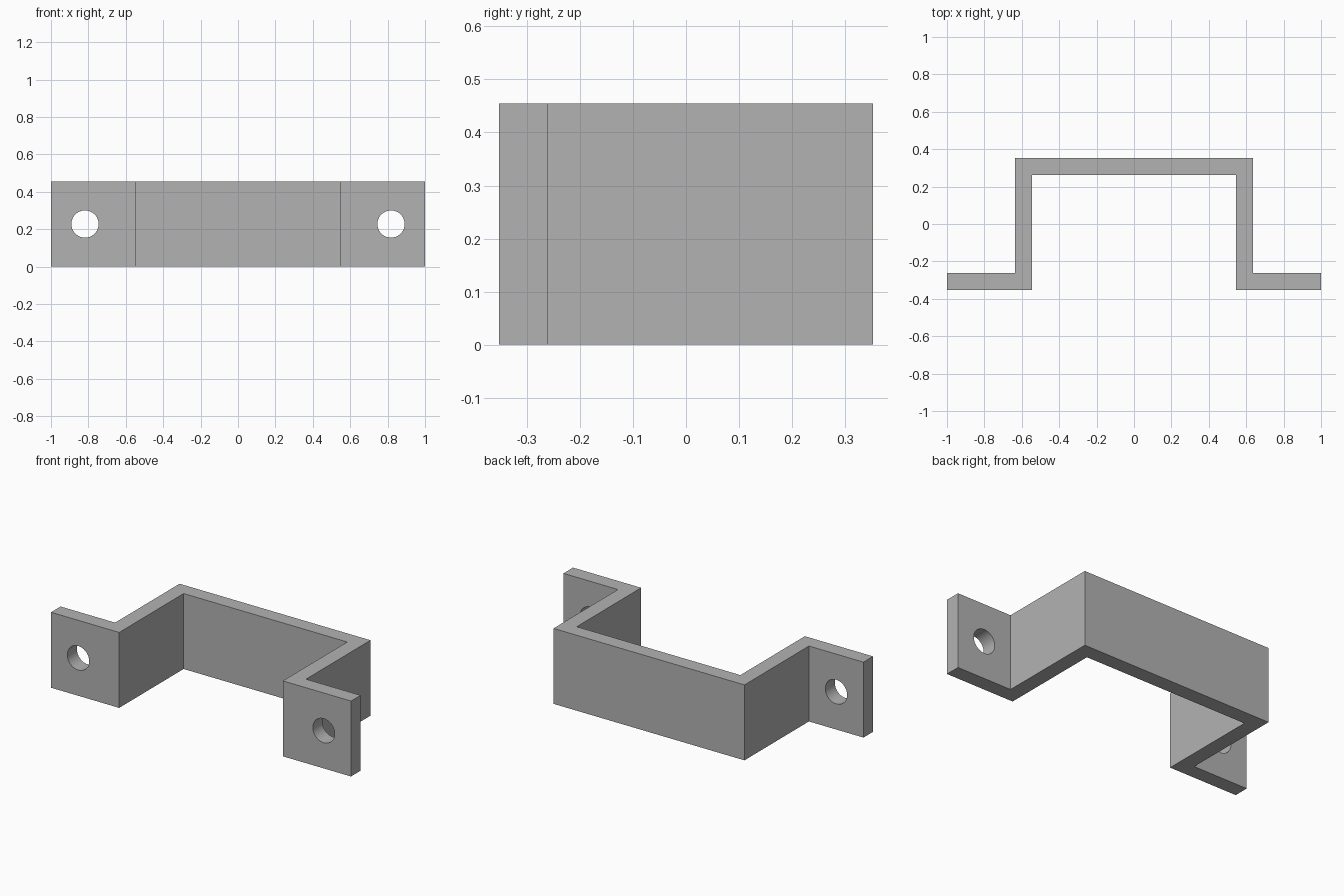
import bpy
import bmesh

cube = bpy.data.objects.get("Cube")
if cube:
    bpy.data.objects.remove(cube, do_unlink=True)

# Proportions: one unit is the plate thickness
T = 1 / 11
HEIGHT = 5 * T
DEPTH = 3.875 * T
HOLE_X = 9 * T
HOLE_RADIUS = 0.8 * T

# Grey metal
grey = bpy.data.materials.new("grey_metal")
grey.use_nodes = True
colour = (0.45, 0.45, 0.45, 1)
grey.diffuse_color = colour
grey.node_tree.nodes["Principled BSDF"].inputs["Base Color"].default_value = colour


def make_object(name, bm):
    bmesh.ops.recalc_face_normals(bm, faces=bm.faces)
    mesh = bpy.data.meshes.new(name)
    bm.to_mesh(mesh)
    bm.free()
    mesh.materials.append(grey)
    obj = bpy.data.objects.new(name, mesh)
    bpy.context.collection.objects.link(obj)
    return obj


# Bracket: hat-shaped strip profile, mirrored and extruded upward
half = [(6 * T, DEPTH - T), (6 * T, -DEPTH), (11 * T, -DEPTH),
        (11 * T, T - DEPTH), (7 * T, T - DEPTH), (7 * T, DEPTH)]
profile = half + [(-x, y) for x, y in reversed(half)]
bm = bmesh.new()
base = bm.faces.new([bm.verts.new((x, y, 0)) for x, y in profile])
extruded = bmesh.ops.extrude_face_region(bm, geom=[base])
top = [v for v in extruded["geom"] if isinstance(v, bmesh.types.BMVert)]
bmesh.ops.translate(bm, verts=top, vec=(0, 0, HEIGHT))
bracket = make_object("bracket", bm)

# Screw holes through both flanges
for side, label in ((1, "left"), (-1, "right")):
    bpy.ops.mesh.primitive_cylinder_add(
        vertices=48, radius=HOLE_RADIUS, depth=3 * T,
        location=(side * HOLE_X, T / 2 - DEPTH, HEIGHT / 2),
        rotation=(1.570796, 0, 0))
    cutter = bpy.context.object
    cutter.name = label + "_hole_cutter"
    cutter.data.materials.append(grey)
    cutter.hide_render = True
    cutter.hide_viewport = True
    cut = bracket.modifiers.new(label + "_screw_hole", "BOOLEAN")
    cut.operation = "DIFFERENCE"
    cut.solver = "EXACT"
    cut.object = cutter

# Apply the cuts, then smooth only the hole walls
bpy.context.view_layer.update()
evaluated = bracket.evaluated_get(bpy.context.evaluated_depsgraph_get())
cut_mesh = bpy.data.meshes.new_from_object(evaluated)
bracket.modifiers.clear()
bracket.data = cut_mesh
for obj in [o for o in bpy.data.objects if o.name.endswith("_hole_cutter")]:
    bpy.data.objects.remove(obj, do_unlink=True)
bpy.ops.object.select_all(action="DESELECT")
bracket.select_set(True)
bpy.context.view_layer.objects.active = bracket
bpy.ops.object.shade_smooth_by_angle(angle=0.5)
